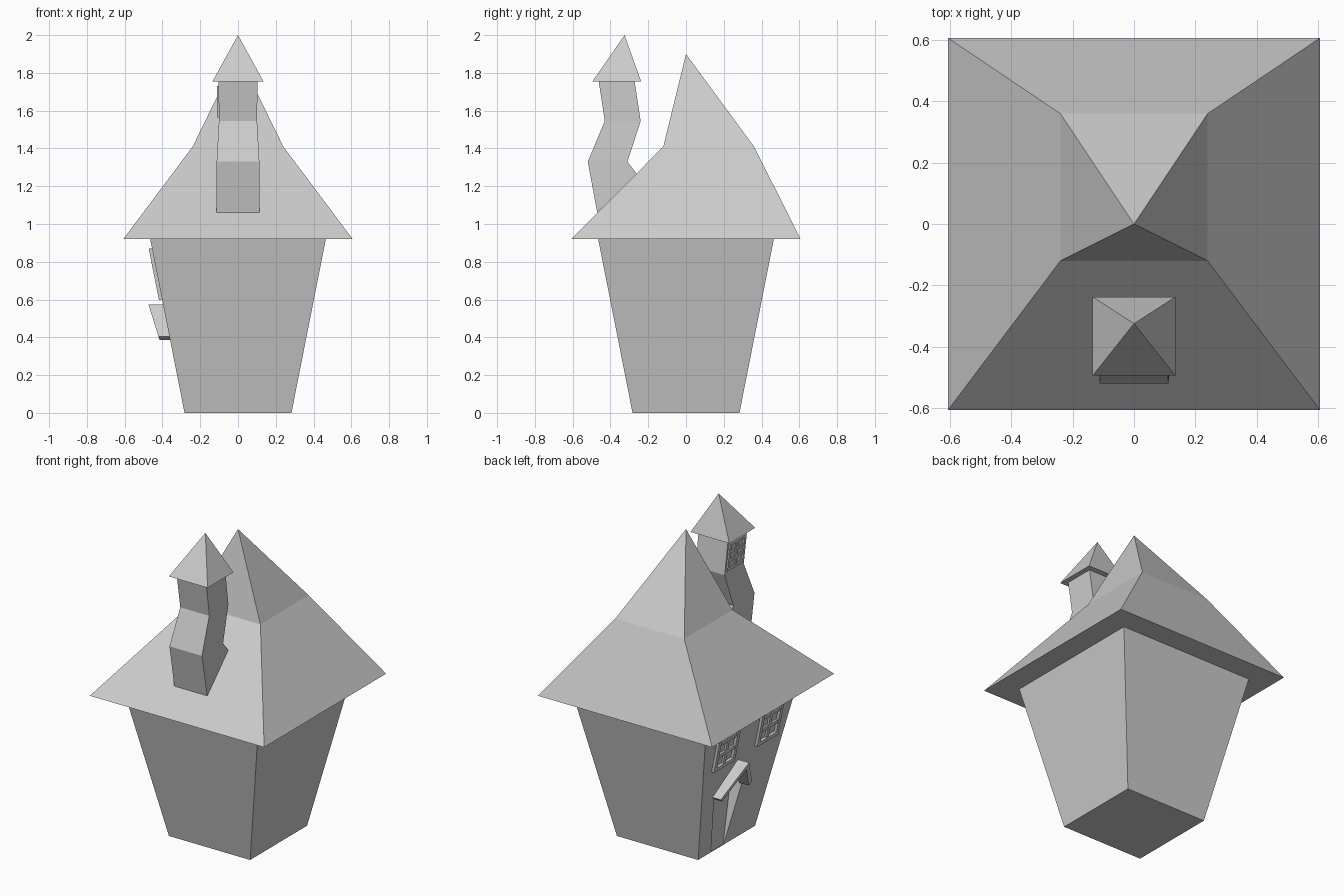
import bpy, bmesh
from mathutils import Vector

if "Cube" in bpy.data.objects:
    bpy.data.objects.remove(bpy.data.objects["Cube"])


def loft(name, rings):
    """Closed solid through equal rings; a final one-point ring makes an apex."""
    bm = bmesh.new()
    vs = [[bm.verts.new(p) for p in r] for r in rings]
    bm.faces.new(vs[0])
    for a, b in zip(vs, vs[1:]):
        n = len(a)
        for i in range(n):
            j = (i + 1) % n
            if len(b) == 1:
                bm.faces.new((a[i], a[j], b[0]))
            else:
                bm.faces.new((a[i], a[j], b[j], b[i]))
    if len(vs[-1]) > 1:
        bm.faces.new(vs[-1])
    bmesh.ops.recalc_face_normals(bm, faces=bm.faces)
    me = bpy.data.meshes.new(name)
    bm.to_mesh(me)
    bm.free()
    ob = bpy.data.objects.new(name, me)
    bpy.context.collection.objects.link(ob)
    return ob


def rect(hx, y0, y1, z):
    return [(-hx, y0, z), (hx, y0, z), (hx, y1, z), (-hx, y1, z)]


def window(name, corners, bar, depth):
    """Framed 2 x 3 lattice on a quad: bottom a, b then top c, d."""
    a, b, c, d = map(Vector, corners)
    n = (b - a).cross(d - a).normalized()
    if n.x > 0:
        n = -n
    w, h = (b - a).length, (d - a).length
    bu, bv = bar / w, bar / h

    def at(u, v):
        return a.lerp(b, u).lerp(d.lerp(c, u), v)

    def strip(u0, u1, v0, v1, t):
        q = [at(u0, v0), at(u1, v0), at(u1, v1), at(u0, v1)]
        loft(name, [[p - n * 0.005 for p in q], [p + n * t for p in q]])

    for i in range(3):
        u = i * (1 - bu) / 2
        strip(u, u + bu, 0, 1, depth if i != 1 else depth * 0.7)
    for i in range(4):
        v = i * (1 - bv) / 3
        strip(bu / 2, 1 - bu / 2, v, v + bv, depth * (0.98 if i in (0, 3) else 0.65))


def wall(z):
    return -(0.283 + 0.198 * z)


# Tapered body with a recessed upright door
body = loft("house_body", [rect(0.283, -0.283, 0.283, 0),
                           rect(0.465, -0.465, 0.465, 0.92)])
door = [(0.157, 0.004), (0.235, 0.39), (0.05, 0.54), (-0.045, 0.39), (0.03, 0.004)]
cutter = loft("door_cutter", [[(x, y, z) for y, z in door] for x in (-0.28, -0.6)])
cutter.hide_render = True
cutter.hide_viewport = True
cut = body.modifiers.new("door_recess", 'BOOLEAN')
cut.operation = 'DIFFERENCE'
cut.solver = 'EXACT'
cut.object = cutter

# Crooked roof
loft("roof", [rect(0.607, -0.607, 0.607, 0.92),
              rect(0.24, -0.12, 0.36, 1.41), [(0, 0, 1.9)]])

# Bent chimney, bottom follows the roof slope
foot = [(-0.115, -0.47, 1.06), (0.115, -0.47, 1.06),
        (0.115, -0.26, 1.265), (-0.115, -0.26, 1.265)]
loft("chimney", [foot, rect(0.113, -0.52, -0.31, 1.33),
                 rect(0.101, -0.43, -0.24, 1.545),
                 rect(0.103, -0.462, -0.272, 1.755)])
loft("chimney_cap", [rect(0.135, -0.495, -0.238, 1.755), [(0, -0.325, 2.0)]])

# Gabled door canopy
profile = [(0.255, 0.405), (0.05, 0.575), (-0.055, 0.405),
           (-0.03, 0.385), (0.053, 0.53), (0.235, 0.385)]
loft("door_canopy", [[(wall(z) + 0.01, y, z) for y, z in profile],
                     [(-(0.294 + 0.314 * z), y, z) for y, z in profile]])

# Wall windows, one each side of the door
for s in (-1, 1):
    window("wall_window", [(wall(z), s * y, z) for y, z in
                           ((0.11, 0.6), (0.32, 0.6), (0.32, 0.872), (0.11, 0.872))],
           0.024, 0.017)

# Chimney window
window("chimney_window", [(-0.101, -0.42, 1.565), (-0.101, -0.255, 1.565),
                          (-0.103, -0.445, 1.73)[:1] + (-0.28, 1.73),
                          (-0.103, -0.445, 1.73)], 0.017, 0.009)
